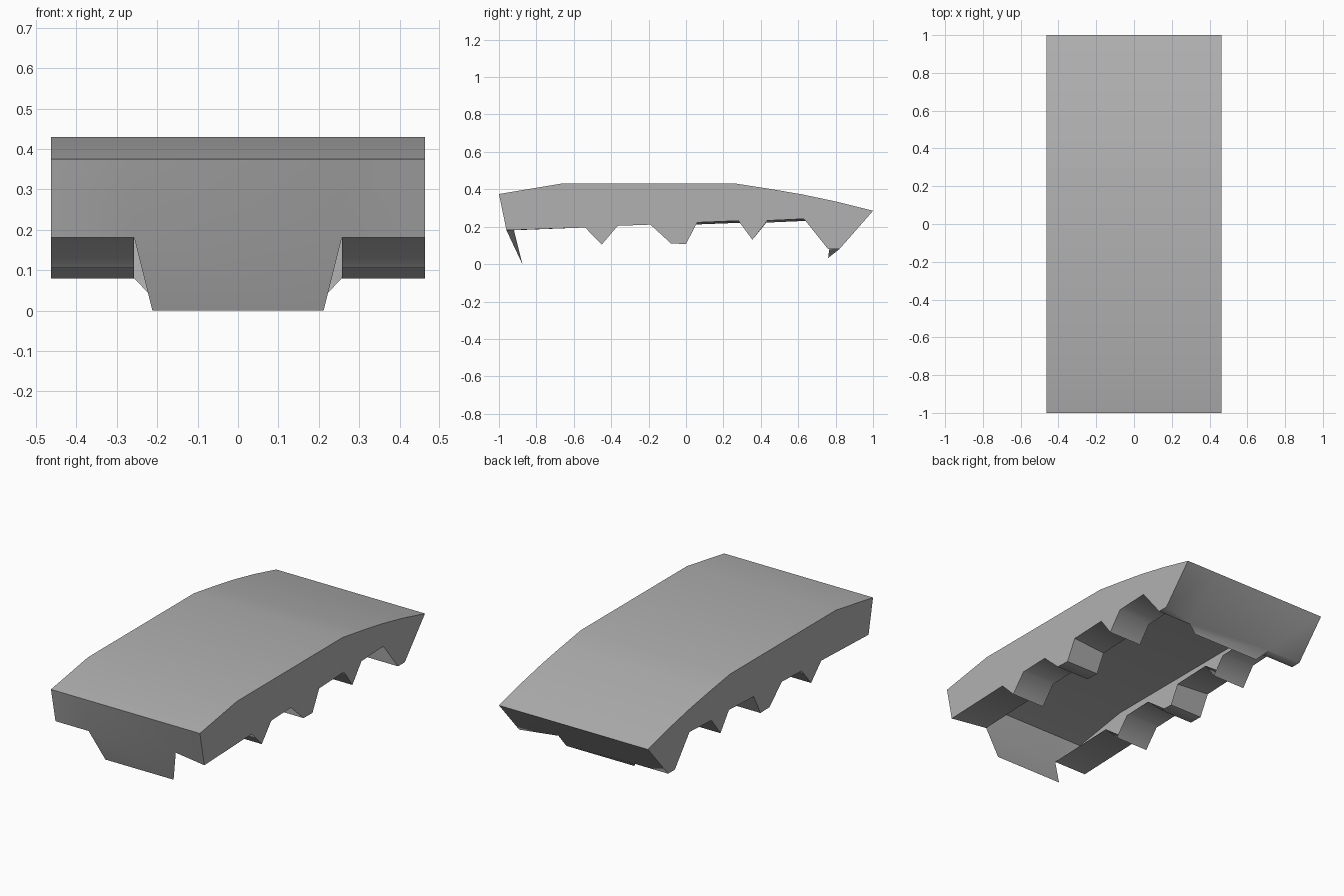
import bpy, bmesh, math

if "Cube" in bpy.data.objects:
    bpy.data.objects.remove(bpy.data.objects["Cube"])

HW, IN, TIP = 0.463, 0.257, 0.212   # half width, flange inner edge, flap tip

# side profile (y, z): arched top and toothed lower edge
top = [(-1, .375), (-.67, .43), (.27, .43), (.45, .402), (.62, .373), (.8, .335), (1, .285)]
teeth = [(-.96, .181), (-.54, .196), (-.45, .105), (-.365, .205), (-.19, .211),
         (-.08, .11), (0, .108), (.06, .223), (.28, .232), (.355, .13),
         (.435, .233), (.63, .242), (.76, .08), (.82, .08)]
# the flange sags slightly towards its inner edge: index -> shift in y
sag = {7: -.006, 8: .008, 10: -.006, 11: .009}

bm = bmesh.new()


def face(*pts):
    return bm.faces.new([bm.verts.new(p) for p in pts])


def strip(a, b):
    """Row of quads between two equal point lists."""
    for i in range(len(a) - 1):
        face(a[i], a[i + 1], b[i + 1], b[i])


def at(x, pts):
    return [(x, y, z) for y, z in pts]


# arched top sheet
strip(at(-HW, top), at(HW, top))

# side walls and toothed flanges turned inward beneath them
inner = {}
for s in (-1, 1):
    face(*at(s * HW, top), *at(s * HW, teeth[::-1]))
    edge = [(y + sag[i], z - .011) if i in sag else (y, z)
            for i, (y, z) in enumerate(teeth)]
    if s > 0:  # right side is slightly notched at both ends
        edge[0] = (-.92, .181)
        edge[-1] = (.766, .08)
    inner[s] = at(s * IN, edge)
    strip(at(s * HW, teeth), inner[s])


def end_panel(i, tip_y, tip_z):
    """Sloped end wall with a tapered flap hanging from its middle."""
    upper = at(-HW, [top[i]]) + at(-IN, [top[i]]) + at(IN, [top[i]]) + at(HW, [top[i]])
    lower = at(-HW, [teeth[i]]) + [inner[-1][i], inner[1][i]] + at(HW, [teeth[i]])
    strip(upper, lower)
    face(lower[1], lower[2], (TIP, tip_y, tip_z), (-TIP, tip_y, tip_z))


end_panel(0, -.875, 0)
end_panel(-1, .76, .033)

# join the sheets into one open shell
bmesh.ops.remove_doubles(bm, verts=bm.verts[:], dist=1e-4)
bmesh.ops.dissolve_degenerate(bm, edges=bm.edges[:], dist=1e-4)
bmesh.ops.recalc_face_normals(bm, faces=bm.faces[:])
if max(bm.faces, key=lambda f: f.calc_center_median().z).normal.z < 0:
    bmesh.ops.reverse_faces(bm, faces=bm.faces[:])

mesh = bpy.data.meshes.new("toothed_cover")
bm.to_mesh(mesh)
bm.free()
cover = bpy.data.objects.new("toothed_cover", mesh)
bpy.context.collection.objects.link(cover)

# mid grey finish
grey = bpy.data.materials.new("mid_grey")
grey.diffuse_color = (.44, .44, .44, 1)
grey.use_nodes = True
grey.node_tree.nodes["Principled BSDF"].inputs["Base Color"].default_value = grey.diffuse_color
mesh.materials.append(grey)

bpy.context.view_layer.objects.active = cover
cover.select_set(True)
bpy.ops.object.shade_smooth_by_angle(angle=math.radians(60))
